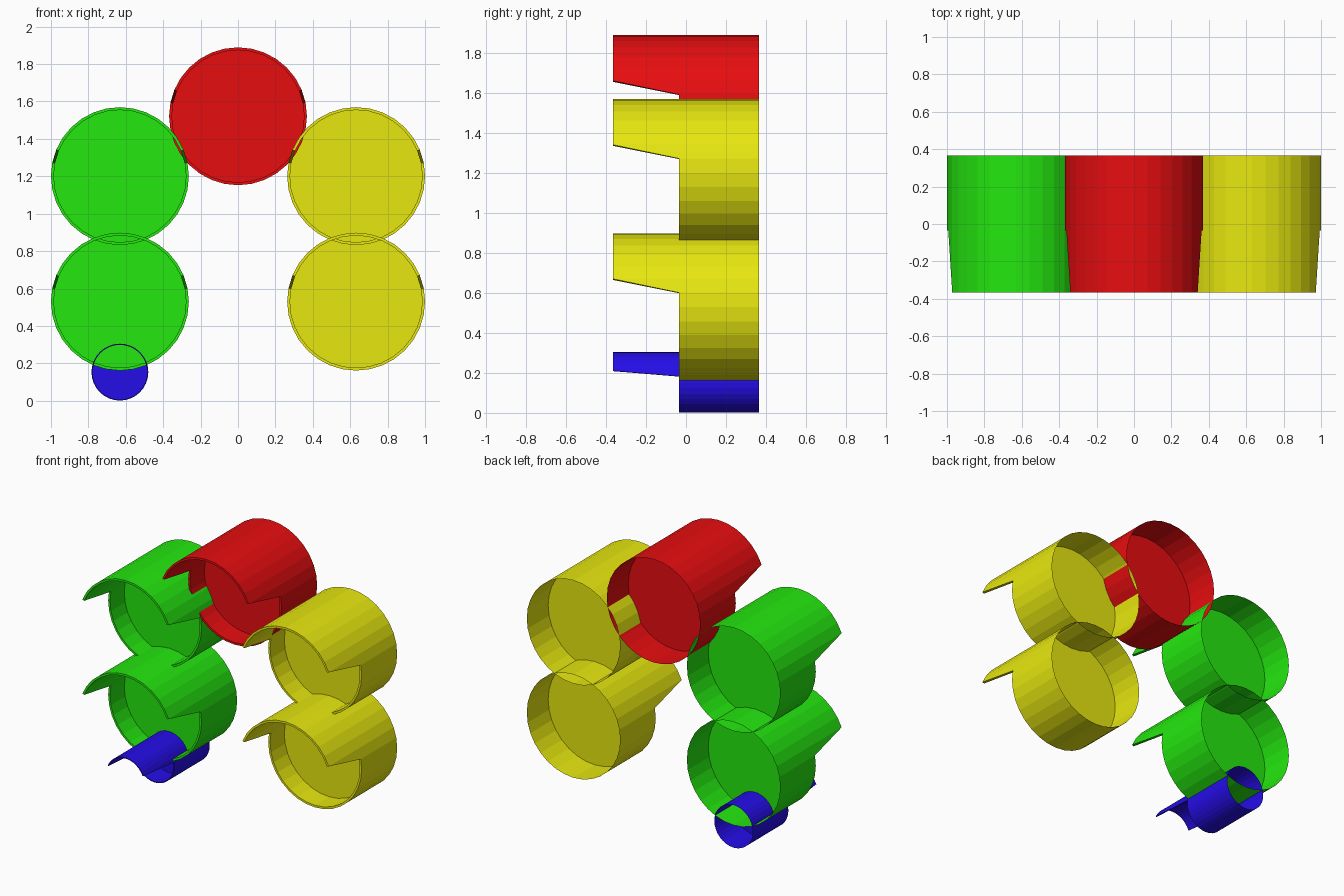
import bpy, bmesh, math

if "Cube" in bpy.data.objects:
    bpy.data.objects.remove(bpy.data.objects["Cube"])

SIDES = 32
FRONT, RING, LENS, BACK = -0.366, -0.035, 0.125, 0.366


def material(name, rgb):
    m = bpy.data.materials.new(name)
    m.diffuse_color = (*rgb, 1)
    m.use_nodes = True
    m.node_tree.nodes["Principled BSDF"].inputs["Base Color"].default_value = m.diffuse_color
    return m


def hooded_lamp(name, cx, cz, radius, wall, lens_y, mat):
    """Tube with a visor over its upper front and a recessed lens disc."""
    bm = bmesh.new()

    def circle(r, y, ks):
        return {k: bm.verts.new((cx + r * math.cos(2 * math.pi * k / SIDES), y,
                                 cz + r * math.sin(2 * math.pi * k / SIDES))) for k in ks}

    def shell(r, end_y):
        tip = circle(r, FRONT, range(2, 15))
        ring = circle(r, RING, range(SIDES))
        end = circle(r, end_y, range(SIDES))
        # full ring
        for k in range(SIDES):
            n = (k + 1) % SIDES
            bm.faces.new((ring[k], ring[n], end[n], end[k]))
        # visor with slanted ends
        for k in range(2, 14):
            bm.faces.new((tip[k], tip[k + 1], ring[k + 1], ring[k]))
        bm.faces.new((ring[1], tip[2], ring[2]))
        bm.faces.new((tip[14], ring[15], ring[14]))
        # outline of the front edge
        return [ring[k % SIDES] for k in range(15, 34)] + [tip[k] for k in range(2, 15)]

    # outer shell, inner lining and front lip
    outer = shell(radius, BACK)
    inner = shell(radius - wall, lens_y)
    for i in range(len(outer)):
        j = (i + 1) % len(outer)
        bm.faces.new((outer[i], outer[j], inner[j], inner[i]))
    # lens disc
    bm.faces.new(list(circle(radius, lens_y, range(SIDES)).values()))
    bmesh.ops.recalc_face_normals(bm, faces=bm.faces)
    mesh = bpy.data.meshes.new(name)
    bm.to_mesh(mesh)
    bm.free()
    mesh.materials.append(mat)
    obj = bpy.data.objects.new(name, mesh)
    bpy.context.collection.objects.link(obj)


red = material("red", (0.8, 0.004, 0.005))
yellow = material("yellow", (0.8, 0.8, 0.005))
green = material("green", (0.018, 0.8, 0.005))
blue = material("blue", (0.018, 0.004, 0.8))

# Large lamps
R, WALL = 0.3685, 0.015
hooded_lamp("red_lamp_top", 0, 1.521, R, WALL, LENS, red)
for level, z in (("upper", 1.201), ("lower", 0.53)):
    hooded_lamp(f"green_lamp_{level}", -0.6315, z, R, WALL, LENS, green)
    hooded_lamp(f"yellow_lamp_{level}", 0.6315, z, R, WALL, LENS, yellow)

# Small lamp below the left column
hooded_lamp("blue_lamp_small", -0.6315, 0.153, 0.152, 0.006, LENS + 0.006, blue)
